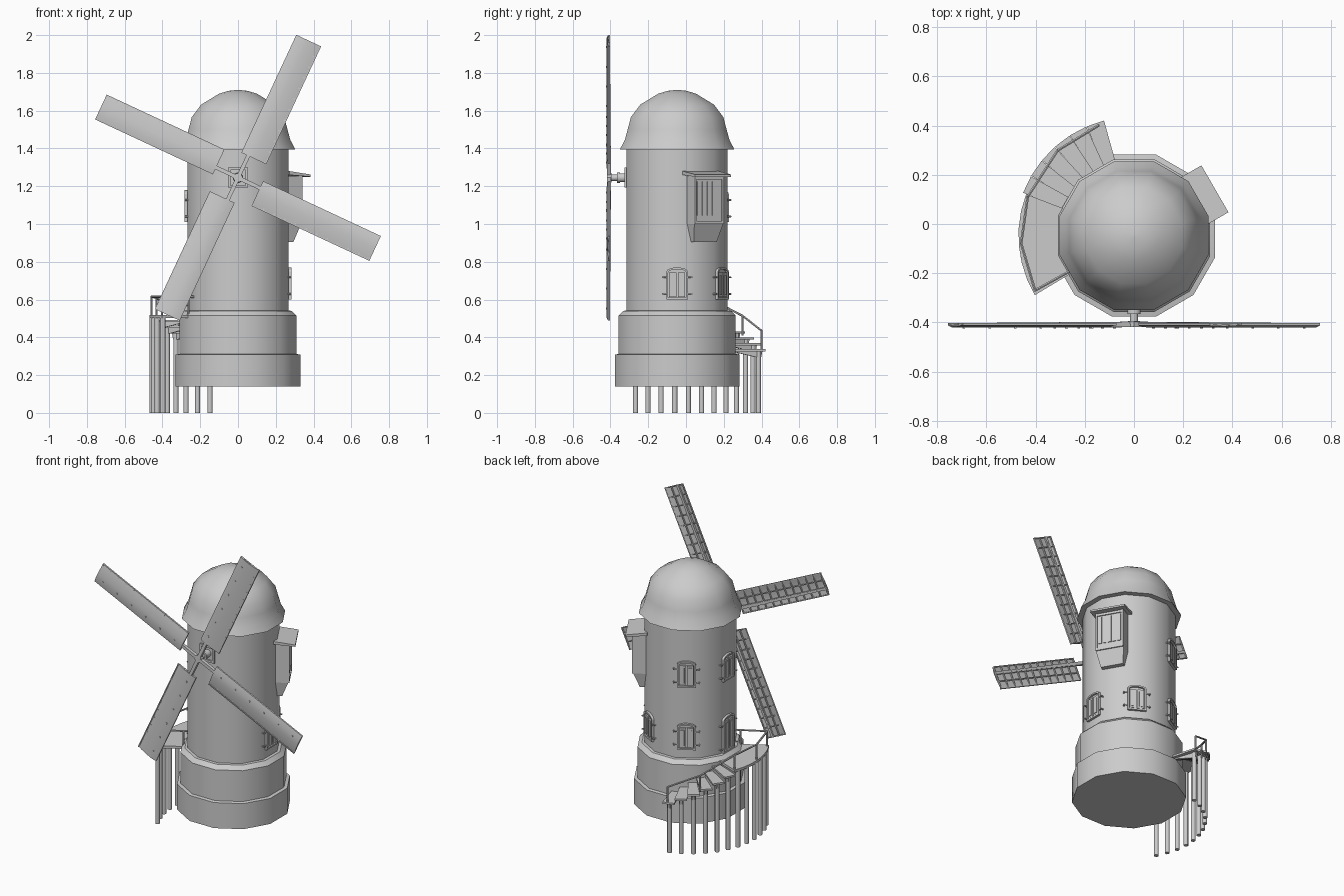
import bpy, bmesh
from math import cos, sin, radians, pi
from mathutils import Matrix, Vector

if "Cube" in bpy.data.objects:
    bpy.data.objects.remove(bpy.data.objects["Cube"])

CY = -0.047                       # tower axis in y
I = Matrix.Identity(4)


def face_frame(az):
    """Local frame on the tower: x outward, y sideways, z up."""
    return Matrix.Translation((0, CY, 0)) @ Matrix.Rotation(radians(az), 4, 'Z')


def loft(bm, rings, M=I):
    """Skin a stack of equal-length point rings and cap both ends."""
    vs = [[bm.verts.new(M @ Vector(p)) for p in r] for r in rings]
    n = len(vs[0])
    for a, b in zip(vs, vs[1:]):
        for i in range(n):
            bm.faces.new((a[i], a[(i + 1) % n], b[(i + 1) % n], b[i]))
    bm.faces.new(vs[0])
    bm.faces.new(vs[-1])


def rect(x0, x1, y0, y1, z):
    return [(x0, y0, z), (x1, y0, z), (x1, y1, z), (x0, y1, z)]


def box(bm, x, y, z, M=I):
    loft(bm, [rect(*x, *y, z[0]), rect(*x, *y, z[1])], M)


def ngon(r, z, n=12, c=(0, 0)):
    return [(c[0] + r * cos((i + .5) * 2 * pi / n), c[1] + r * sin((i + .5) * 2 * pi / n), z)
            for i in range(n)]


def bar(bm, p, q, r=0.005, n=6, r2=None):
    """Round bar between two points."""
    p, q = Vector(p), Vector(q)
    M = Matrix.Translation(p) @ (q - p).to_track_quat('Z', 'Y').to_matrix().to_4x4()
    loft(bm, [ngon(r, 0, n), ngon(r2 or r, (q - p).length, n)], M)


def finish(bm, name, smooth=None):
    bmesh.ops.recalc_face_normals(bm, faces=bm.faces)
    me = bpy.data.meshes.new(name)
    bm.to_mesh(me)
    bm.free()
    ob = bpy.data.objects.new(name, me)
    bpy.context.collection.objects.link(ob)
    if smooth:
        bpy.ops.object.select_all(action='DESELECT')
        ob.select_set(True)
        bpy.context.view_layer.objects.active = ob
        bpy.ops.object.shade_smooth_by_angle(angle=radians(smooth))
    return ob


# Tower and cap: twelve-sided profiles given as (flat-to-centre radius, z)
def turned(name, profile):
    bm = bmesh.new()
    loft(bm, [ngon(r / cos(pi / 12), z) for r, z in profile], face_frame(0))
    finish(bm, name, 35)


turned("tower", [(.33, .14), (.33, .308), (.31, .312), (.31, .515), (.285, .54),
                 (.268, .542), (.268, 1.41)])
turned("cap", [(.26, 1.395), (.302, 1.395), (.298, 1.405), (.277, 1.445), (.262, 1.50), (.245, 1.565),
               (.195, 1.632), (.10, 1.69), (.05, 1.705), (.005, 1.71)])


# Windows and door: arched frame, two leaves, hinge hooks
def arch(hw, z0, z1, rise, x):
    top = [(x, hw * cos(t), z1 + rise * sin(t)) for t in (pi * k / 8 for k in range(9))]
    return [(x, hw, z0)] + top + [(x, -hw, z0)]


def opening(name, az, z0, h):
    bm = bmesh.new()
    M, w, s = face_frame(az), .057, z0 + h - .022
    loops = [arch(w, z0, s, .022, .262), arch(w, z0, s, .022, .283),
             arch(w - .01, z0 + .01, s - .004, .016, .283),
             arch(w - .01, z0 + .01, s - .004, .016, .270)]
    loft(bm, loops, M)
    for sg in (-1, 1):
        ys = sorted((sg * .004, sg * .043))
        box(bm, (.268, .279), ys, (z0 + .014, s - .006), M)
        inner = sorted((sg * .013, sg * .034))
        box(bm, (.268, .283), inner, (z0 + .025, s - .02), M)
        for z in (z0 + .03, s - .03):
            bar(bm, M @ Vector((.278, sg * .05, z)), M @ Vector((.278, sg * .078, z)), .003)
            bar(bm, M @ Vector((.265, sg * .077, z)), M @ Vector((.284, sg * .077, z)), .005)
    finish(bm, name)


for i, (az, z) in enumerate([(0, .60), (60, .60), (120, .60), (120, 1.01), (180, 1.01)]):
    opening(f"window_{i + 1}", az, z, .17)
opening("door", 180, .54, .235)

# Hanging bay with tapered foot, slatted front and sloped roof
M = face_frame(30)
bm = bmesh.new()
loft(bm, [rect(.25, .298, -.07, .07, .905), rect(.25, .302, -.072, .072, .915),
          rect(.25, .335, -.088, .088, 1.0), rect(.25, .335, -.088, .088, 1.255)], M)
for y in (-.088, .078):
    box(bm, (.33, .342), (y, y + .01), (1.0, 1.255), M)
for z in (1.0, 1.235):
    box(bm, (.33, .342), (-.088, .088), (z, z + .015), M)
for k in range(5):
    y = -.06 + k * .03
    box(bm, (.33, .340), (y - .011, y + .011), (1.045, 1.225), M)
finish(bm, "bay")
bm = bmesh.new()
loft(bm, [[(.25, y, 1.26), (.38, y, 1.25), (.38, y, 1.262), (.25, y, 1.28)] for y in (-.11, .11)], M)
finish(bm, "bay_roof")

# Windshaft and hub
HZ = 1.245
bm = bmesh.new()
for s0, s1, y0, y1 in ((-.053, -.04, -.053, .053), (.04, .053, -.053, .053),
                       (-.04, .04, -.053, -.04), (-.04, .04, .04, .053)):
    box(bm, (s0, s1), (-.325, -.30), (HZ + y0, HZ + y1))
finish(bm, "shaft_frame")
bm = bmesh.new()
for y0, y1, r, r2 in ((-.29, -.355, .026, .023), (-.35, -.365, .028, .028), (-.36, -.398, .017, .017),
                      (-.395, -.418, .026, .024)):
    bar(bm, (0, y0, HZ), (0, y1, HZ), r, 12, r2)
finish(bm, "windshaft", 35)

# Sails: cambered board in front, lattice behind, stock through the middle
R0, R1 = .128, .816
for i in range(4):
    M = Matrix.Translation((0, 0, HZ)) @ Matrix.Rotation(-radians(65 + 90 * i), 4, 'Y')
    bm = bmesh.new()
    sec = [(-.407, -.105), (-.414, -.075), (-.419, -.03), (-.420, .005), (-.413, .04)]
    back = [(y + .004, z) for y, z in reversed(sec)]
    loft(bm, [[(x, y, z) for y, z in sec + back] for x in (R0, R1)], M)
    finish(bm, f"sail_board_{i + 1}", 35)
    bm = bmesh.new()
    for z in (-.102, -.055, -.008, .037):
        box(bm, (R0, R1), (-.413, -.403), (z - .003, z + .003), M)
    for k in range(12):
        x = R0 + .004 + k * (R1 - R0 - .008) / 11
        box(bm, (x - .003, x + .003), (-.411, -.402), (-.105, .04), M)
    finish(bm, f"sail_lattice_{i + 1}")
    bm = bmesh.new()
    loft(bm, [[(x, -.408 - w, -w), (x, -.408 + w, -w), (x, -.408 + w, w), (x, -.408 - w, w)]
              for x, w in ((0, .011), (R0, .010), (R1, .005))], M)
    for k in range(6):
        x = R0 + .06 + k * .115
        box(bm, (x - .004, x + .004), (-.424, -.41), (-.004, .004), M)
    finish(bm, f"sail_stock_{i + 1}")


# Landing and curved stair
def polar(r, az, z):
    return (r * cos(radians(az)), CY + r * sin(radians(az)), z)


def sector(bm, r0, r1, a0, a1, z0, z1, n):
    az = [a0 + (a1 - a0) * k / n for k in range(n + 1)]
    loft(bm, [[polar(r1, a, z) for a in az] + [polar(r0, a, z) for a in reversed(az)]
              for z in (z0, z1)])


bm = bmesh.new()
sector(bm, .26, .47, 159, 211, .502, .518, 6)
finish(bm, "landing")

LAND = .518
steps = [(154.5 - 9.1 * k, .485 - .031 * k) for k in range(6)]
bm = bmesh.new()
for az, z in steps:
    M = face_frame(az)
    loft(bm, [[(.30, -.026, h), (.482, -.037, h), (.482, .037, h), (.30, .026, h)]
              for h in (z - .004, z + .008)], M)
    # wedge bracket below each tread
    loft(bm, [[(.30, y, z - .003), (.475, y, z - .003), (.468, y, z - .035), (.44, y, z - .035)]
              for y in (-.008, .008)], M)
finish(bm, "stair_treads")

bm = bmesh.new()
tops = [(208.9 - 9.1 * k, .505) for k in range(6)] + steps
for az, z in tops:
    x, y, _ = polar(.455, az, 0)
    loft(bm, [ngon(.0145, 0, 8, (x, y)), ngon(.0145, z, 8, (x, y))])
finish(bm, "stair_posts", 50)

# Railing: handrail along the outside, short rail at the front end of the landing
bm = bmesh.new()
path = [(.46, 209, .615, LAND), (.46, 184, .615, LAND), (.46, 160, .61, LAND),
        (.465, 132, .515, .42), (.47, 108, .435, .335)]
for r, az, z, zb in path:
    bar(bm, polar(r, az, zb - .01), polar(r, az, z), .006)
for p, q in zip(path, path[1:]):
    bar(bm, polar(*p[:3]), polar(*q[:3]), .006)
bar(bm, polar(.26, 209, .615), polar(.46, 209, .615), .006)
bar(bm, polar(.30, 209, LAND - .01), polar(.30, 209, .615), .006)
finish(bm, "railing")
